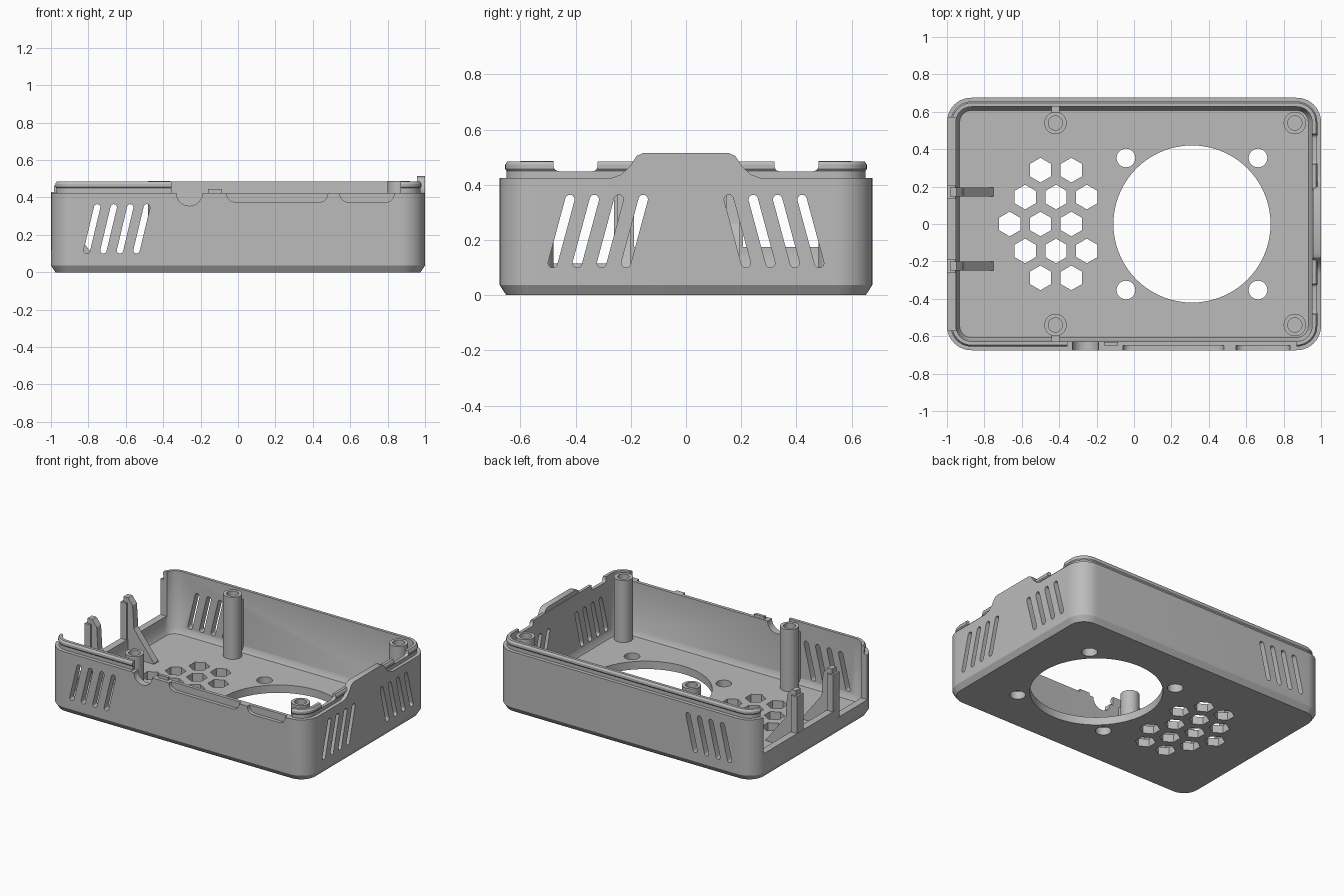
import bpy, bmesh
from math import cos, sin, pi, atan2
from mathutils import Vector

if "Cube" in bpy.data.objects:
    bpy.data.objects.remove(bpy.data.objects["Cube"], do_unlink=True)

GREY = (0.5, 0.5, 0.5, 1)
plastic = bpy.data.materials.new("grey plastic")
plastic.use_nodes = True
plastic.diffuse_color = GREY
plastic.node_tree.nodes["Principled BSDF"].inputs["Base Color"].default_value = GREY


def make(name, bm):
    bmesh.ops.recalc_face_normals(bm, faces=bm.faces[:])
    mesh = bpy.data.meshes.new(name)
    bm.to_mesh(mesh)
    bm.free()
    mesh.materials.append(plastic)
    obj = bpy.data.objects.new(name, mesh)
    bpy.context.collection.objects.link(obj)
    return obj


def skin(bm, rings):
    """Closed solid through a stack of equal point loops."""
    loops = [[bm.verts.new(p) for p in ring] for ring in rings]
    n = len(loops[0])
    for low, high in zip(loops, loops[1:]):
        for i in range(n):
            j = (i + 1) % n
            bm.faces.new((low[i], low[j], high[j], high[i]))
    bm.faces.new(loops[0][::-1])
    bm.faces.new(loops[-1])


def prism(bm, outline, axis, start, end):
    """Extrude a 2D outline along an axis; the outline uses the other two axes in order."""
    def place(p, d):
        c = list(p)
        c.insert("xyz".index(axis), d)
        return c
    skin(bm, [[place(p, d) for p in outline] for d in (start, end)])


def prisms(name, jobs):
    bm = bmesh.new()
    for job in jobs:
        prism(bm, *job)
    return make(name, bm)


def circle(x, y, r, n, turn=0.0):
    return [(x + r * cos(turn + 2 * pi * i / n), y + r * sin(turn + 2 * pi * i / n)) for i in range(n)]


def rect(x0, x1, y0, y1):
    return [(x0, y0), (x1, y0), (x1, y1), (x0, y1)]


def slot(x0, z0, x1, z1, r=0.017, n=8):
    a = atan2(z1 - z0, x1 - x0)
    top = [(x1 + r * cos(a - pi / 2 + pi * i / n), z1 + r * sin(a - pi / 2 + pi * i / n)) for i in range(n + 1)]
    low = [(x0 + r * cos(a + pi / 2 + pi * i / n), z0 + r * sin(a + pi / 2 + pi * i / n)) for i in range(n + 1)]
    return top + low


def cup(x0, x1, z0, z1, r=0.045, n=6):
    """Rectangle with rounded lower corners."""
    left = [(x0 + r - r * cos(pi / 2 * i / n), z0 + r - r * sin(pi / 2 * i / n)) for i in range(n + 1)]
    right = [(x1 - r + r * sin(pi / 2 * i / n), z0 + r - r * cos(pi / 2 * i / n)) for i in range(n + 1)]
    return [(x0, z1)] + left + right + [(x1, z1)]


def rounded_ring(inset, z, n=10):
    r = 0.13 - inset
    pts = []
    for k, (sx, sy) in enumerate([(1, 1), (-1, 1), (-1, -1), (1, -1)]):
        for i in range(n + 1):
            a = pi / 2 * (k + i / n)
            pts.append((sx * 0.87 + r * cos(a), sy * 0.545 + r * sin(a), z))
    return pts


# Tray: chamfered foot, outer wall, snap lip, inner wall and floor
bm = bmesh.new()
section = [(0.024, 0), (0, 0.037), (0, 0.425), (0.025, 0.425), (0.025, 0.45), (0.02, 0.457),
           (0.02, 0.473), (0.028, 0.485), (0.048, 0.485), (0.048, 0.09), (0.068, 0.055)]
skin(bm, [rounded_ring(d, z) for d, z in section])
tray = make("case_tray", bm)

# Raised tab on the left end
half = [(0.27, 0.4), (0.27, 0.425), (0.235, 0.437), (0.205, 0.465), (0.178, 0.505), (0.155, 0.515)]
tab = prisms("end_tab", [(half + [(-y, z) for y, z in reversed(half)], "x", 0.957, 1.0)])

# Floor holes: fan opening, its screws and the hexagon vent
fan_x = 0.31
floor_jobs = [(circle(fan_x, 0, 0.42, 72), "z", -0.1, 0.2)]
for sx in (-1, 1):
    for sy in (-1, 1):
        floor_jobs.append((circle(fan_x + sx * 0.353, sy * 0.353, 0.05, 28), "z", -0.1, 0.2))
vent_rows = {-2: (-0.5, 2), -1: (-0.582, 3), 0: (-0.665, 3), 1: (-0.582, 3), 2: (-0.5, 2)}
for row, (first, count) in vent_rows.items():
    for i in range(count):
        floor_jobs.append((circle(first + i * 0.165, row * 0.144, 0.066, 6, pi / 6), "z", -0.1, 0.2))

# Slanted side vents
vent_jobs = []
for i in range(4):
    x = -0.808 + i * 0.0885
    vent_jobs.append((slot(x, 0.117, x + 0.055, 0.347), "y", -0.8, 0.8))
    y = 0.217 + i * 0.0885
    for s in (-1, 1):
        vent_jobs.append((slot(s * y, 0.117, s * (y - 0.062), 0.347), "x", 0.9, 1.1))

# Openings: stepped right end, front lip gap and end lip notches
end_gap = [(-0.57, 0.115), (-0.235, 0.115), (-0.235, 0.175), (0.57, 0.175), (0.57, 0.7), (-0.57, 0.7)]
gap_jobs = [(end_gap, "x", -1.1, -0.9),
            (rect(-0.355, 0.87, 0.424, 0.7), "y", -0.8, -0.6)]
for s in (-1, 1):
    gap_jobs.append((cup(s * 0.4 - 0.08, s * 0.4 + 0.08, 0.449, 0.7, 0.02), "x", 0.9, 1.1))

# Connector recesses on the front
port_jobs = [(circle(-0.26, 0.425, 0.07, 32), "y", -0.8, -0.58),
             (cup(-0.06, 0.48, 0.375, 0.6), "y", -0.8, -0.65),
             (cup(0.545, 0.835, 0.375, 0.6), "y", -0.8, -0.65)]

steps = [(tab, "UNION")]
for name, jobs in (("floor_cutter", floor_jobs), ("vent_cutter", vent_jobs),
                   ("gap_cutter", gap_jobs), ("port_cutter", port_jobs)):
    steps.append((prisms(name, jobs), "DIFFERENCE"))
for helper, operation in steps:
    helper.hide_render = True
    mod = tray.modifiers.new(helper.name, "BOOLEAN")
    mod.object, mod.operation, mod.solver = helper, operation, "EXACT"

# Bake the cuts and drop the helpers
graph = bpy.context.evaluated_depsgraph_get()
baked = bpy.data.meshes.new_from_object(tray.evaluated_get(graph))
tray.modifiers.clear()
tray.data = baked
for helper, _ in steps:
    bpy.data.objects.remove(helper, do_unlink=True)
parts = [tray]

# Hollow screw posts
post_section = [(0.06, 0.04), (0.06, 0.487), (0.038, 0.487), (0.038, 0.2)]
for x, end in ((-0.42, "right"), (0.86, "left")):
    for y, side in ((-0.54, "front"), (0.54, "back")):
        bm = bmesh.new()
        skin(bm, [[(px, py, z) for px, py in circle(x, y, r, 32)] for r, z in post_section])
        parts.append(make(f"{side}_{end}_screw_post", bm))
        if end == "right":
            s = 1 if y > 0 else -1
            parts.append(prisms(f"{side}_post_rib", [
                (rect(x - 0.022, x + 0.022, 0.04, 0.42), "y", s * 0.59, s * 0.635)]))

# Braced uprights in the open end
brace = [(-0.985, 0.04), (-0.75, 0.04), (-0.75, 0.06), (-0.905, 0.26), (-0.915, 0.42),
         (-0.95, 0.465), (-0.985, 0.465)]
for y, name in ((-0.225, "front_upright"), (0.17, "back_upright")):
    parts.append(prisms(name, [(brace, "y", y - 0.024, y + 0.024),
                               (rect(y - 0.036, y + 0.036, 0.1, 0.43), "x", -0.999, -0.955)]))

# Small stop beside the round connector
parts.append(prisms("front_stop", [(rect(-0.16, -0.085, 0.4, 0.445), "y", -0.65, -0.63)]))

# Smooth curves, keep edges sharp
bpy.ops.object.select_all(action="DESELECT")
for obj in parts:
    obj.select_set(True)
bpy.context.view_layer.objects.active = tray
bpy.ops.object.shade_smooth_by_angle(angle=pi / 6)
